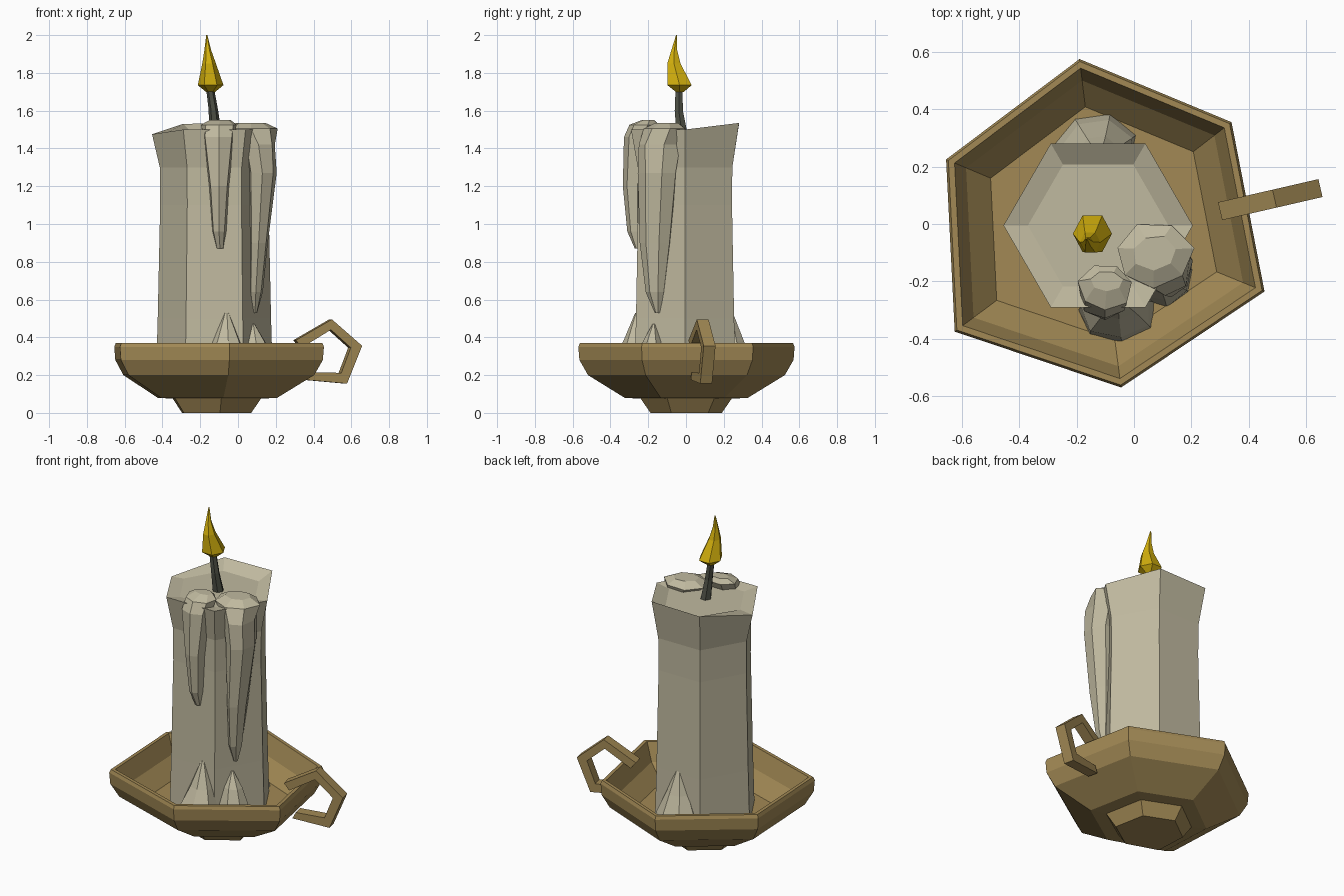
import bpy, bmesh, random
from math import cos, sin, radians, tau
from mathutils import Vector

random.seed(4)
if "Cube" in bpy.data.objects:
    bpy.data.objects.remove(bpy.data.objects["Cube"])


def material(name, rgb):
    m = bpy.data.materials.new(name)
    m.use_nodes = True
    m.diffuse_color = (*rgb, 1)
    m.node_tree.nodes["Principled BSDF"].inputs["Base Color"].default_value = (*rgb, 1)
    return m


brass = material("aged brass", (0.36, 0.25, 0.09))
wax = material("cream wax", (0.53, 0.49, 0.35))
char = material("charred wick", (0.075, 0.08, 0.06))
fire = material("yellow flame", (0.66, 0.44, 0.004))


def loft(name, rings, mat):
    """Skin a stack of equal rings and cap both ends."""
    bm = bmesh.new()
    loops = [[bm.verts.new(p) for p in ring] for ring in rings]
    n = len(loops[0])
    for a, b in zip(loops, loops[1:]):
        for i in range(n):
            j = (i + 1) % n
            bm.faces.new((a[i], a[j], b[j], b[i]))
    bm.faces.new(loops[0][::-1])
    bm.faces.new(loops[-1])
    bmesh.ops.recalc_face_normals(bm, faces=bm.faces)
    mesh = bpy.data.meshes.new(name)
    bm.to_mesh(mesh)
    bm.free()
    mesh.materials.append(mat)
    obj = bpy.data.objects.new(name, mesh)
    bpy.context.collection.objects.link(obj)
    return obj


def ring(x, y, z, rx, ry=None, sides=6, turn=0, jitter=0):
    ry = ry or rx
    pts = []
    for i in range(sides):
        a = tau * i / sides + radians(turn)
        k = 1 + random.uniform(-jitter, jitter)
        pts.append(Vector((x + rx * k * cos(a), y + ry * k * sin(a), z)))
    return pts


# Dish with foot: an uneven hexagon scaled along a profile
AX = Vector((-0.12, 0, 0))
outline = [(-0.19, 0.575), (0.34, 0.355), (0.455, -0.235),
           (-0.045, -0.57), (-0.625, -0.375), (-0.655, 0.225)]
profile = [(0.33, 0), (0.42, 0.075), (0.57, 0.08), (0.91, 0.2), (0.99, 0.28),
           (1, 0.35), (0.985, 0.37), (0.945, 0.37), (0.87, 0.26), (0.71, 0.17)]
loft("dish", [[AX + (Vector((x, y, 0)) - AX) * s + Vector((0, 0, z)) for x, y in outline]
              for s, z in profile], brass)

# Handle: bent square bar given by its outer and inner corners
outer = [(0.30, 0.385), (0.49, 0.495), (0.65, 0.355), (0.57, 0.155), (0.35, 0.175)]
inner = [(0.33, 0.345), (0.485, 0.44), (0.59, 0.345), (0.54, 0.212), (0.37, 0.215)]
side = Vector((-0.23, 1, 0)).normalized() * 0.032


def on_handle(p):
    return Vector((p[0], 0.047 + (p[0] - 0.31) * 0.23, p[1]))


loft("handle", [[on_handle(o) - side, on_handle(o) + side, on_handle(i) + side, on_handle(i) - side]
                for o, i in zip(outer, inner)], brass)

# Candle body: flared hexagonal column with a sunken, uneven top
CX, CY = -0.125, -0.005
body = [ring(CX, CY, z, r) for z, r in
        [(0.16, 0.31), (0.5, 0.3), (1.1, 0.287), (1.3, 0.289)]]
rim = ring(CX, CY, 0, 0.33)
for p, z in zip(rim, (1.5, 1.535, 1.53, 1.475, 1.5, 1.5)):
    p.z = z
body += [rim, ring(CX, CY, 1.485, 0.245)]
loft("candle", body, wax)

# Wax drips: lobed top on the rim, thinning to a point down the side
front_drip = [(-0.095, -0.20, 1.55, 0.055, 0.035), (-0.1, -0.22, 1.525, 0.095, 0.085),
              (-0.1, -0.25, 1.46, 0.088, 0.082), (-0.1, -0.27, 1.2, 0.055, 0.066),
              (-0.1, -0.265, 0.96, 0.037, 0.045), (-0.095, -0.25, 0.87, 0.02, 0.02)]
side_drip = [(0.07, -0.10, 1.535, 0.075, 0.06), (0.07, -0.11, 1.505, 0.135, 0.115),
             (0.11, -0.14, 1.42, 0.088, 0.115), (0.13, -0.15, 1.27, 0.078, 0.11),
             (0.11, -0.16, 0.9, 0.052, 0.085), (0.095, -0.16, 0.64, 0.035, 0.05),
             (0.09, -0.15, 0.53, 0.012, 0.015)]
for name, rows in (("front_drip", front_drip), ("side_drip", side_drip)):
    loft(name, [ring(x, y, z, rx, ry, 7, 12, 0.07) for x, y, z, rx, ry in rows], wax)

# Hardened wax mounds: foot centre, radii, then peak against the candle
mounds = {"front_mound": ((-0.06, -0.31), 0.14, 0.11, (-0.06, -0.26), 0.53),
          "side_mound": ((0.1, -0.19), 0.11, 0.095, (0.08, -0.17), 0.47),
          "back_mound": ((-0.13, 0.27), 0.14, 0.115, (-0.12, 0.235), 0.54)}
for name, (foot, rx, ry, peak, top) in mounds.items():
    rows = []
    for t, s, h in ((0, 1, 0.16), (0.2, 0.88, 0.25), (0.65, 0.52, 0.38), (1, 0.08, top)):
        x, y = Vector(foot).lerp(Vector(peak), t)
        rows.append(ring(x, y, h, rx * s, ry * s, 7, 20, 0.07))
    loft(name, rows, wax)

# Wick: thin bent stem
loft("wick", [ring(x, y, z, r) for x, y, z, r in
              [(-0.12, -0.02, 1.47, 0.034), (-0.13, -0.038, 1.6, 0.025),
               (-0.148, -0.037, 1.72, 0.021)]], char)

# Flame: teardrop with a swaying tip
loft("flame", [ring(x, y, z, rx, ry) for x, y, z, rx, ry in
               [(-0.145, -0.033, 1.7, 0.025, 0.025), (-0.145, -0.034, 1.735, 0.068, 0.074),
                (-0.153, -0.064, 1.85, 0.036, 0.04), (-0.16, -0.062, 1.92, 0.018, 0.018),
                (-0.165, -0.05, 2.0, 0.003, 0.003)]], fire)
